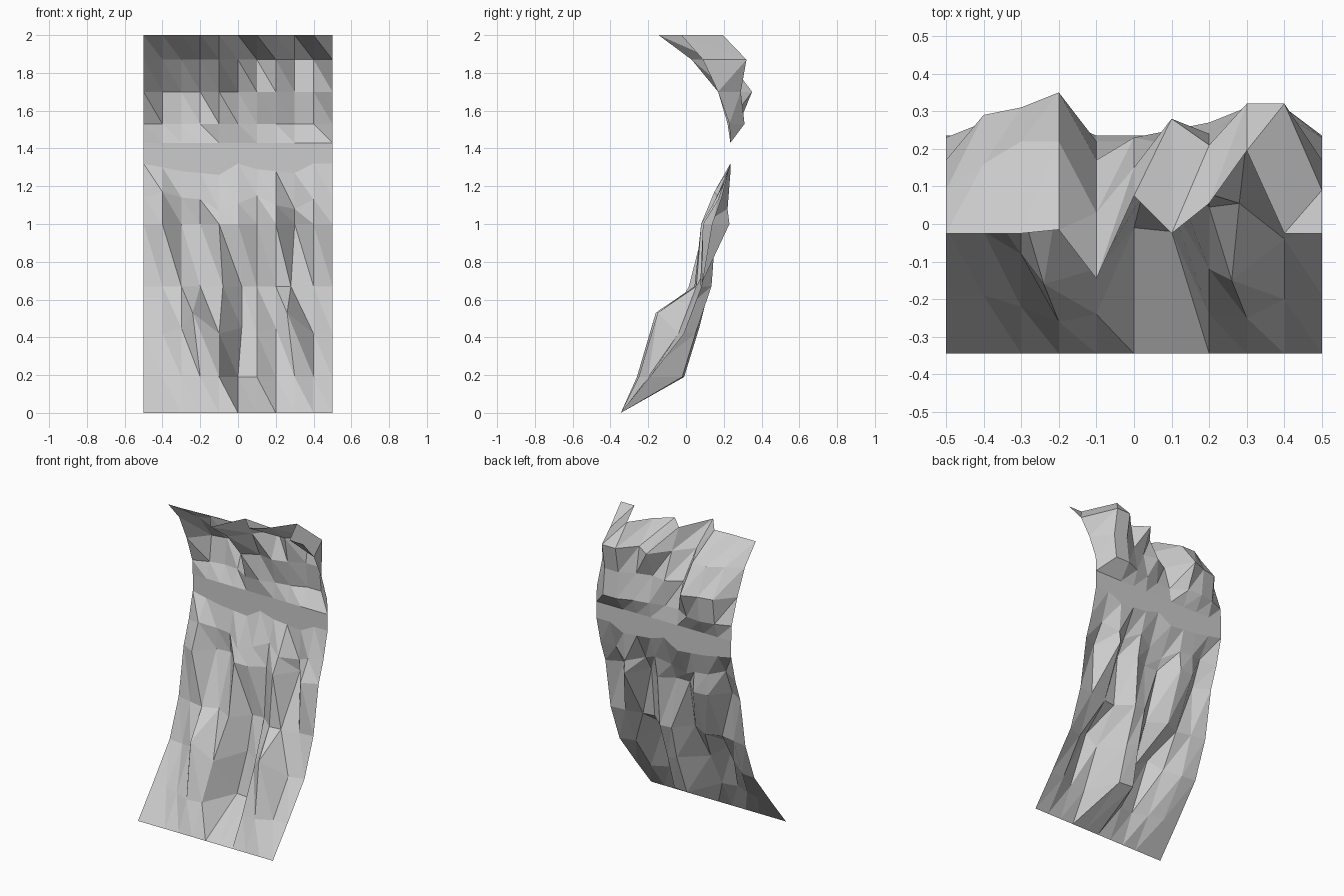
import bpy, bmesh

if "Cube" in bpy.data.objects:
    bpy.data.objects.remove(bpy.data.objects["Cube"])

COLUMNS = 11
STEP = 0.1

# Side profile of the cliff, foot to brow: height and depth
profile = [(0, -.345), (.19, -.19), (.42, -.01), (.67, .085), (1.0, .14),
           (1.14, .19), (1.32, .235), (1.43, .235), (1.53, .23),
           (1.70, .17), (1.87, .09), (2.0, -.025)]

# Rock relief: push (+ into the cliff) per column, in hundredths, by profile row
relief = {
    1:  (0, 0, -3, -7, -5, 18, 17, -5, -6, -1, 0),
    2:  (0, -1, -7, -15, -11, 8, 6, -11, -14, -3, 0),
    3:  (0, -2, -4, 0, -7, 4, 5, -4, -3, -1, 0),
    4:  (0, -6, 6, 7, -4, -4, 2, -6, 9, -5, 0),
    5:  (0, -4, 1, 1, -5, -4, 0, -5, 3, -2, 0),
    8:  (0, 4, 6, 5, -1, -1, 2, 4, 8, 8, 0),
    9:  (0, 12, 14, 18, 0, 6, 4, 7, 12, 12, 0),
    10: (0, 7, 13, 13, -6, 6, 19, 12, 23, 23, 0),
    11: (0, 0, 0, 1, -12, 10, 0, 8, 22, 0, 0),
}

# Uneven heights of the ledge rows, in hundredths
ledge = {
    2: (0, 0, 3, 11, 0, 3, 0, 3, 11, 0, 0),
    5: (0, 3, 0, -1, -7, -3, 1, -4, -6, -1, 0),
    6: (0, -2, -4, -5, -6, 0, -3, -4, -5, 0, 0),
}

# Sideways lean of the ridges and the central crack, in hundredths
lean = {
    2: (0, 0, 0, -4, 0, 2, 0, 0, -4, 0, 0),
    3: (0, 0, 0, 0, 2, 2, 0, 0, -2, 0, 0),
}

flat = (0,) * COLUMNS
bm = bmesh.new()
rows = []
for r, (z, y) in enumerate(profile):
    push, lift, side = (table.get(r, flat) for table in (relief, ledge, lean))
    rows.append([bm.verts.new(((c - 5) * STEP + side[c] / 100,
                               y + push[c] / 100, z + lift[c] / 100))
                 for c in range(COLUMNS)])

# Skin the rows with flat triangles, all split along the same diagonal
for low, high in zip(rows, rows[1:]):
    for c in range(COLUMNS - 1):
        bm.faces.new((low[c], low[c + 1], high[c]))
        bm.faces.new((low[c + 1], high[c + 1], high[c]))

mesh = bpy.data.meshes.new("cliff_face")
bm.to_mesh(mesh)
bm.free()
cliff = bpy.data.objects.new("cliff_face", mesh)
bpy.context.collection.objects.link(cliff)
